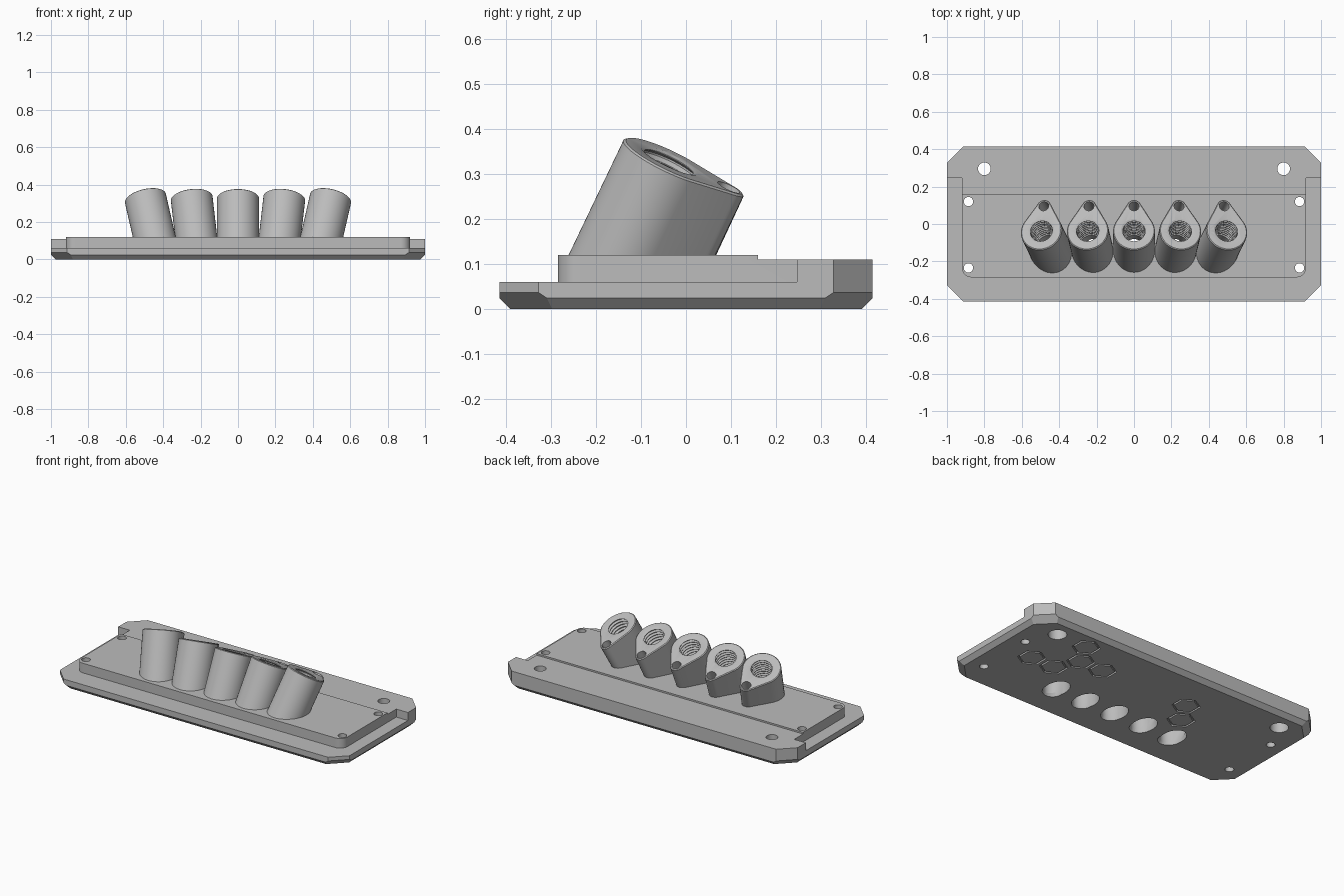
import bpy, bmesh, math
from mathutils import Vector, Matrix

cube = bpy.data.objects.get("Cube")
if cube:
    bpy.data.objects.remove(cube, do_unlink=True)

grey = bpy.data.materials.new("plain_grey")
grey.use_nodes = True
colour = (0.5, 0.5, 0.5, 1)
grey.diffuse_color = colour
grey.node_tree.nodes["Principled BSDF"].inputs["Base Color"].default_value = colour


def finish(bm, name):
    bmesh.ops.recalc_face_normals(bm, faces=bm.faces)
    mesh = bpy.data.meshes.new(name)
    bm.to_mesh(mesh)
    bm.free()
    obj = bpy.data.objects.new(name, mesh)
    bpy.context.collection.objects.link(obj)
    return obj


def hull(name, points):
    """Convex solid around a set of points."""
    bm = bmesh.new()
    for p in points:
        bm.verts.new(p)
    res = bmesh.ops.convex_hull(bm, input=bm.verts)
    inside = {g for g in res["geom_interior"] + res["geom_unused"]
              if isinstance(g, bmesh.types.BMVert)}
    bmesh.ops.delete(bm, geom=list(inside), context="VERTS")
    bmesh.ops.dissolve_limit(bm, angle_limit=0.005, verts=bm.verts, edges=bm.edges)
    return finish(bm, name)


def box(name, x, y0, y1, z0, z1):
    return hull(name, [(a, b, c) for a in (-x, x) for b in (y0, y1) for c in (z0, z1)])


def circle(r, x=0, y=0, z=0, n=40, ry=None):
    return [Vector((x + r * math.sin(math.tau * i / n),
                    y + (ry or r) * math.cos(math.tau * i / n), z)) for i in range(n)]


def lathe(name, profile, matrix=Matrix(), n=40):
    """Solid of revolution from (radius, height) pairs."""
    bm = bmesh.new()
    rings = [[bm.verts.new(matrix @ p) for p in circle(r, z=h, n=n)] for r, h in profile]
    for low, high in zip(rings, rings[1:]):
        for i in range(n):
            j = (i + 1) % n
            bm.faces.new((low[i], low[j], high[j], high[i]))
    bm.faces.new(rings[0])
    bm.faces.new(rings[-1])
    return finish(bm, name)


def cut(obj, cutter, keep=False):
    mod = obj.modifiers.new("cut", "BOOLEAN")
    mod.operation = "DIFFERENCE"
    mod.solver = "EXACT"
    mod.object = cutter
    bpy.context.view_layer.objects.active = obj
    bpy.ops.object.modifier_apply(modifier=mod.name)
    if not keep:
        bpy.data.objects.remove(cutter, do_unlink=True)


# Plate: octagon with chamfered underside
corner = [(1, .328, .12), (.913, .415, .12), (1, .328, .037), (.913, .415, .037),
          (1, .31, .025), (.895, .415, .025), (.975, .2975, 0), (.8825, .39, 0)]
plate = hull("base_plate", [(sx * x, sy * y, z) for x, y, z in corner
                            for sx in (-1, 1) for sy in (-1, 1)])

# Low ledge around the rounded raised platform
ledge = box("ledge_cutter", 1.2, -1, .247, .06, .3)
pad = [Vector((s * .92, .5, 0)) for s in (-1, 1)]
for s in (-1, 1):
    pad += circle(.05, s * .87, -.235)
cut(ledge, hull("platform_shape", [p + Vector((0, 0, z)) for p in pad for z in (-.1, .5)]))
cut(plate, ledge)
cut(plate, box("rear_step_cutter", 1.2, .16, 1, .11, .3))

# Screw holes and counterbored mounting holes
for s in (-1, 1):
    for y in (.12, -.235):
        cut(plate, lathe("hole", [(.025, -.1), (.025, .2)], Matrix.Translation((s * .885, y, 0)), 24))
    cut(plate, lathe("mount", [(.052, -.1), (.052, .06), (.034, .06), (.034, .2)],
                     Matrix.Translation((s * .8, .295, 0)), 32))

# Shallow hexagon outlines engraved underneath
for x, y in ((.744, .008), (.586, .008), (.586, .288), (.508, .148),
             (.352, .148), (-.252, .148), (-.331, .01)):
    groove = hull("hex", circle(.08, x, y, -.05, 6) + circle(.08, x, y, .01, 6))
    cut(groove, hull("core", circle(.068, x, y, -.1, 6) + circle(.068, x, y, .1, 6)))
    cut(plate, groove)

# Fanned, leaning sockets with threaded bores
TOP = .331
parts = [plate]
section = circle(.112) + circle(.038, y=.145)
lip = circle(.107) + circle(.033, y=.145)
thread = [(.06, -.6)]
for k in range(9, 0, -1):
    h = -.02 * k
    thread += [(.06, h - .004), (.07, h + .004), (.07, h + .008), (.06, h + .014)]
thread += [(.06, -.004), (.07, 0), (.07, .05)]

for i in range(-2, 3):
    fan = math.atan(.115 * i)
    turn = Matrix.Rotation(fan, 4, "Y") @ Matrix.Rotation(math.radians(-25), 4, "X")
    place = Matrix.Translation((.21 * i + .115 * i * TOP, -.0365, TOP)) @ turn
    axis = turn @ Vector((0, 0, 1))
    points = [place @ p for p in lip]
    for p in section:
        q = place @ (p + Vector((0, 0, -.004)))
        points += [q, q - axis * ((q.z - .1) / axis.z)]
    socket = hull("socket_%d" % (i + 3), points)
    bore = lathe("bore", thread, place)
    cut(plate, bore, keep=True)
    cut(socket, bore)
    cut(socket, lathe("pin_hole", [(.027, -.12), (.027, .05)],
                      place @ Matrix.Translation((0, .145, 0)), 24))
    # Oval mouth under each socket
    cut(plate, hull("mouth", circle(.064, .21 * i, -.165, -.05, ry=.09)
                    + circle(.064, .21 * i, -.165, .095, ry=.09)))
    parts.append(socket)

for obj in parts:
    obj.data.materials.clear()
    obj.data.materials.append(grey)
    for face in obj.data.polygons:
        face.material_index = 0
    bpy.ops.object.select_all(action="DESELECT")
    obj.select_set(True)
    bpy.context.view_layer.objects.active = obj
    bpy.ops.object.shade_smooth_by_angle(angle=math.radians(25))
